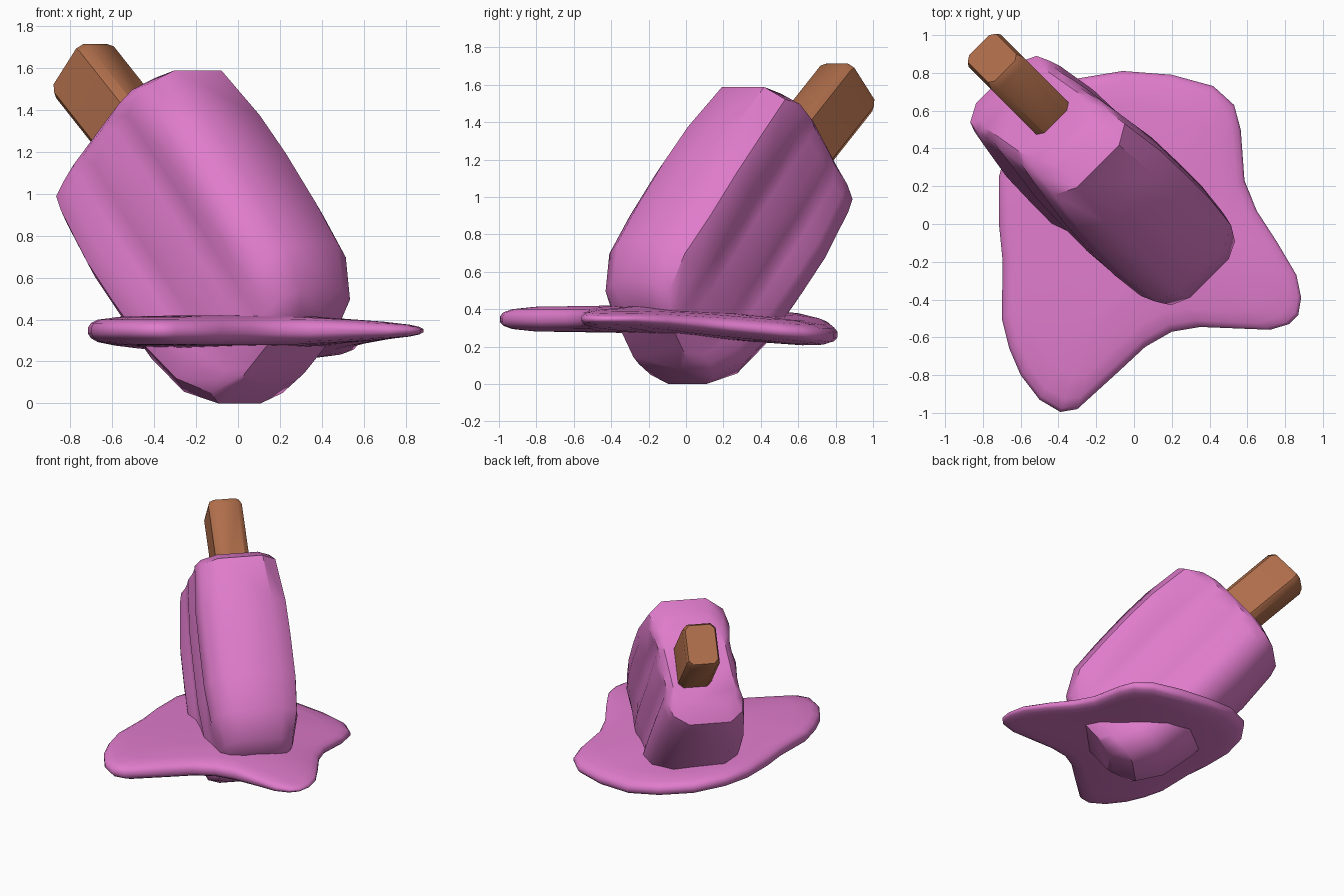
import bpy, bmesh, math
from mathutils import Vector

if "Cube" in bpy.data.objects:
    bpy.data.objects.remove(bpy.data.objects["Cube"], do_unlink=True)


def material(name, rgb):
    mat = bpy.data.materials.new(name)
    mat.use_nodes = True
    mat.diffuse_color = (*rgb, 1)
    mat.node_tree.nodes["Principled BSDF"].inputs["Base Color"].default_value = (*rgb, 1)
    return mat


pink = material("pink ice", (0.74, 0.20, 0.60))
brown = material("brown wood", (0.43, 0.155, 0.07))


def loft(name, rings, mat, angle):
    """Skin a stack of equal-length closed rings and cap both ends."""
    bm = bmesh.new()
    loops = [[bm.verts.new(p) for p in ring] for ring in rings]
    for low, high in zip(loops, loops[1:]):
        for i in range(len(low)):
            j = (i + 1) % len(low)
            bm.faces.new((low[i], low[j], high[j], high[i]))
    bm.faces.new(loops[0][::-1])
    bm.faces.new(loops[-1])
    bmesh.ops.recalc_face_normals(bm, faces=bm.faces)
    mesh = bpy.data.meshes.new(name)
    bm.to_mesh(mesh)
    bm.free()
    obj = bpy.data.objects.new(name, mesh)
    bpy.context.collection.objects.link(obj)
    mesh.materials.append(mat)
    bpy.ops.object.select_all(action="DESELECT")
    obj.select_set(True)
    bpy.context.view_layer.objects.active = obj
    bpy.ops.object.shade_smooth_by_angle(angle=math.radians(angle))
    return obj


# Leaning frame: length, width and thickness axes
length = Vector((-0.527, 0.527, 0.666)).normalized()
thick = Vector((1, 1, 0)).normalized()
width = thick.cross(length)


def place(s, t, n):
    return length * s + width * t + thick * (n + 0.045)


# Ice bar: bevelled section, (across, thickness, groove depth)
half = [(-1, 0.55, 0), (-0.82, 0.92, 0), (-0.58, 1, 0), (-0.42, 1, 0.13), (-0.22, 1, 0.14),
        (0, 1, 0.03), (0.22, 1, 0.14), (0.42, 1, 0.13), (0.58, 1, 0), (0.82, 0.92, 0),
        (1, 0.55, 0)]
section = [(v, m, g, 1) for v, m, g in half] + [(v, m, g, -1) for v, m, g in reversed(half)]
# Stations: length, low width, high width, half thickness, groove strength
stations = [(-0.07, 0.17, 0.58, 0.2, 0), (0, 0.0, 0.73, 0.26, 0), (0.19, -0.095, 0.85, 0.31, 0.2),
            (0.45, -0.115, 0.89, 0.33, 0.8), (0.75, -0.1, 0.93, 0.33, 1),
            (1.0, -0.08, 0.95, 0.325, 1), (1.32, -0.03, 0.95, 0.29, 0.6),
            (1.4, 0.0, 0.83, 0.27, 0.3), (1.44, 0.11, 0.72, 0.22, 0)]
rings = []
for s, lo, hi, d, groove in stations:
    mid, span = (lo + hi) / 2, (hi - lo) / 2
    rings.append([place(s, mid + v * span, side * d * (m - g * groove) + 0.035 * v)
                  for v, m, g, side in section])
loft("ice_bar", rings, pink, 40)

# Wooden stick with bevelled long edges
corner = [(0.165, 0.085), (0.13, 0.12)]
outline = (corner + [(-t, n) for t, n in corner[::-1]]
           + [(-t, -n) for t, n in corner] + [(t, -n) for t, n in corner[::-1]])
rings = [[place(s, 0.43 + t * k, 0.045 + n * k) for t, n in outline]
         for s, k in ((1.2, 1), (1.89, 1), (1.93, 0.88))]
loft("stick", rings, brown, 40)

# Melted puddle: irregular outline, thin rim, drooping back corner
shore = [(-0.3, 0.77), (-0.06, 0.81), (0.2, 0.79), (0.42, 0.73), (0.53, 0.63), (0.565, 0.5),
         (0.585, 0.23), (0.65, 0.07), (0.76, -0.1), (0.86, -0.27), (0.885, -0.39),
         (0.87, -0.48), (0.82, -0.53), (0.72, -0.56), (0.35, -0.545), (0.2, -0.57),
         (0.06, -0.65), (-0.08, -0.78), (-0.3, -0.98), (-0.39, -0.995), (-0.5, -0.93),
         (-0.6, -0.8), (-0.66, -0.66), (-0.7, -0.5), (-0.695, -0.2), (-0.715, 0),
         (-0.715, 0.25), (-0.66, 0.45), (-0.52, 0.65)]


def puddle_ring(scale, dz):
    ring = []
    for x, y in shore:
        x, y = -0.05 + (x + 0.05) * scale, -0.05 + (y + 0.05) * scale
        droop = 0.09 * max(0, y + 0.2) * min(1, max(0, (x + 0.7) / 0.7))
        taper = 1 - 0.9 * max(0, x - 0.3)
        ring.append((x, y, 0.347 - droop + dz * taper))
    return ring


profile = [(0.4, 0.072), (0.8, 0.066), (0.93, 0.053), (0.98, 0.036), (1, 0.015)]
rings = ([puddle_ring(k, -h) for k, h in profile]
         + [puddle_ring(k, h) for k, h in reversed(profile)])
loft("puddle", rings, pink, 60)
